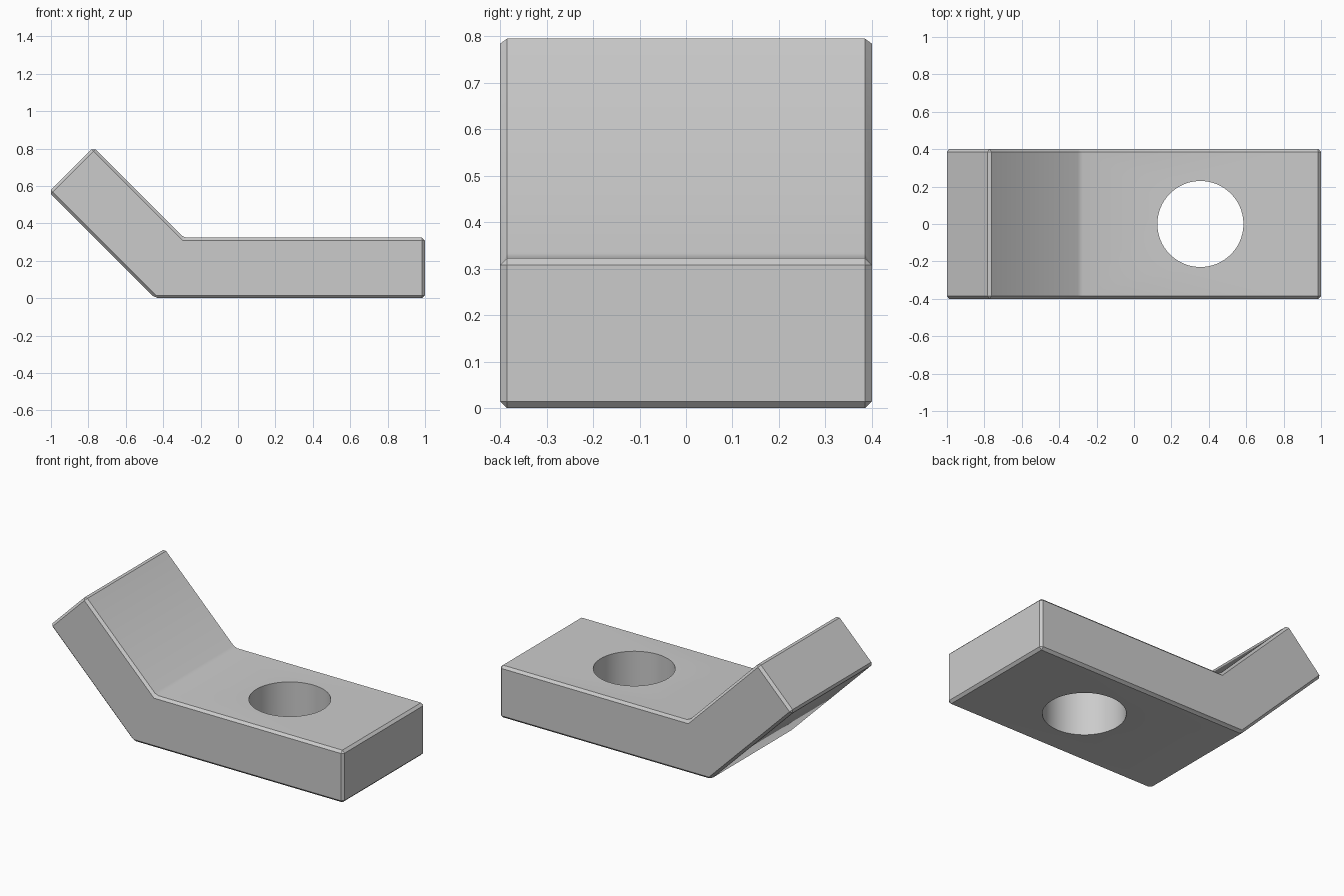
import bpy
import math

default = bpy.data.objects.get("Cube")
if default:
    bpy.data.objects.remove(default, do_unlink=True)

WIDTH = 0.8
CHAMFER = 0.015


def flat_material(name, colour):
    mat = bpy.data.materials.new(name)
    mat.use_nodes = True
    mat.diffuse_color = colour
    mat.node_tree.nodes["Principled BSDF"].inputs["Base Color"].default_value = colour
    return mat


def extruded_profile(name, profile, width):
    """Closed x-z outline, extruded evenly either side of y = 0."""
    n = len(profile)
    verts = [(x, y, z) for y in (-width / 2, width / 2) for x, z in profile]
    faces = [tuple(range(n)), tuple(reversed(range(n, 2 * n)))]
    faces += [(i, i + n, (i + 1) % n + n, (i + 1) % n) for i in range(n)]
    mesh = bpy.data.meshes.new(name)
    mesh.from_pydata(verts, [], faces)
    obj = bpy.data.objects.new(name, mesh)
    bpy.context.collection.objects.link(obj)
    return obj


# Bent plate: flat foot with a flange rising at 45 degrees
outline = [(-0.443, 0), (1, 0), (1, 0.323),
           (-0.29, 0.323), (-0.773, 0.806), (-1.011, 0.568)]
plate = extruded_profile("bent_plate", outline, WIDTH)
plate.data.materials.append(flat_material("plain grey", (0.6, 0.6, 0.6, 1)))

# Cutter for the bolt hole
bpy.ops.mesh.primitive_cylinder_add(vertices=64, radius=0.23, depth=1,
                                    location=(0.355, 0, 0.16))
cutter = bpy.context.object
cutter.name = "bolt_hole_cutter"
cutter.hide_render = True

# Chamfer the outer edges, then cut the hole so its rim stays sharp
bevel = plate.modifiers.new("chamfer", 'BEVEL')
bevel.width = CHAMFER
bevel.segments = 1
bevel.limit_method = 'ANGLE'
bevel.angle_limit = math.radians(30)
hole = plate.modifiers.new("bolt_hole", 'BOOLEAN')
hole.operation = 'DIFFERENCE'
hole.solver = 'EXACT'
hole.object = cutter

bpy.ops.object.select_all(action='DESELECT')
plate.select_set(True)
bpy.context.view_layer.objects.active = plate
for modifier in ("chamfer", "bolt_hole"):
    bpy.ops.object.modifier_apply(modifier=modifier)
bpy.data.objects.remove(cutter, do_unlink=True)
bpy.ops.object.shade_smooth_by_angle(angle=math.radians(30))
